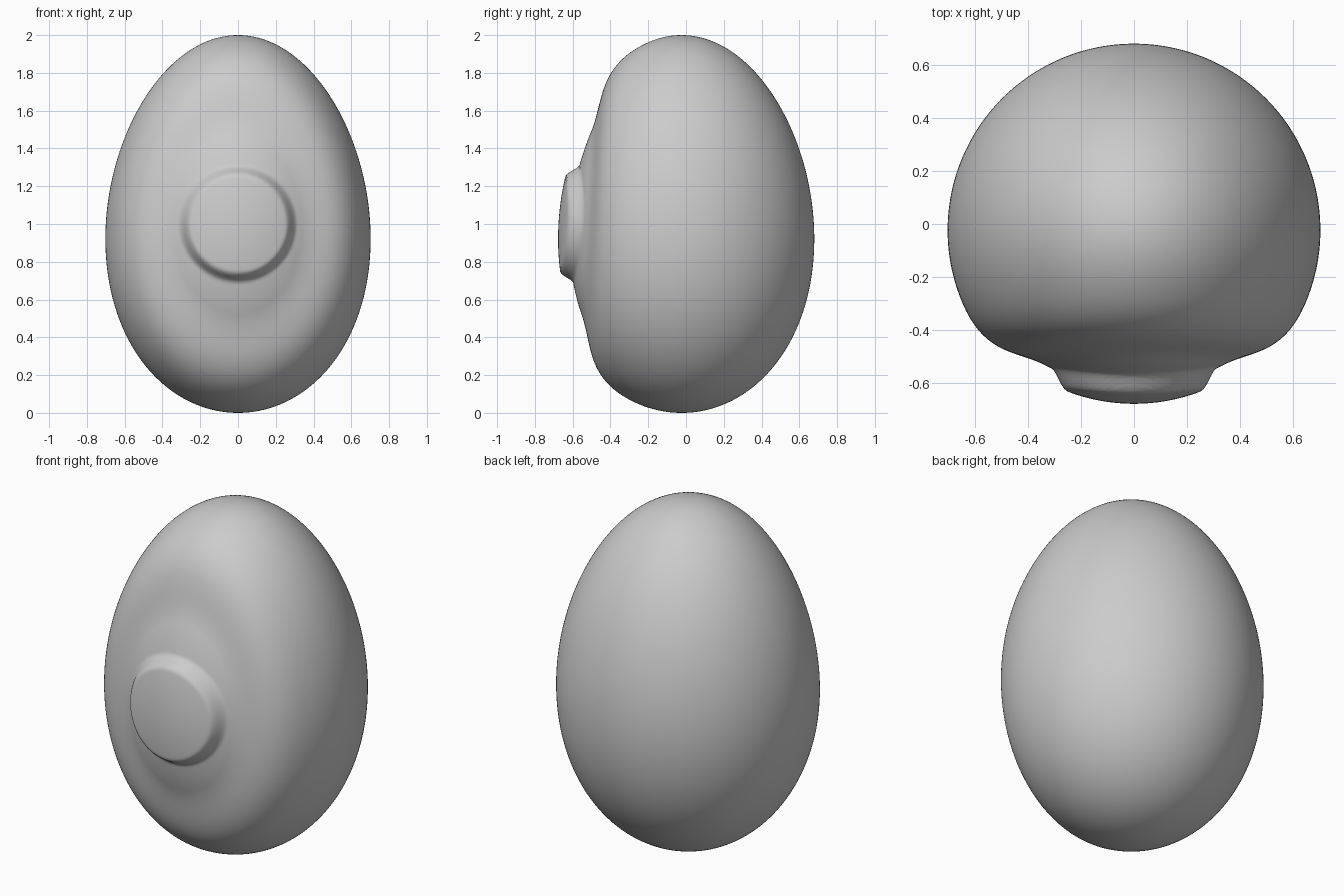
import bpy, bmesh, math
from mathutils import Matrix

if "Cube" in bpy.data.objects:
    bpy.data.objects.remove(bpy.data.objects["Cube"])


def smooth(edge0, edge1, v):
    u = max(0.0, min(1.0, (v - edge0) / (edge1 - edge0)))
    return u * u * (3 - 2 * u)


# Sphere with its pole on the front, so rings follow the face
bm = bmesh.new()
bmesh.ops.create_uvsphere(bm, u_segments=192, v_segments=220, radius=1,
                          matrix=Matrix.Rotation(math.pi / 2, 4, 'X'))

for v in bm.verts:
    sx, sy, sz = v.co
    # Egg body, a little wider at the bottom
    r = 0.70 * (1 - 0.08 * sz)
    x, y, z = r * sx, r * sy - 0.023, 1 + sz
    if sy < 0:
        # Soft recess over the front
        y += 0.108 * (1 - smooth(0.48, 0.92, math.hypot(sx, sz)))
        # Round raised button in the recess
        y -= 0.06 * (1 - smooth(0.255, 0.312, math.hypot(x, sz)))
    v.co = (x, y, z)

bmesh.ops.recalc_face_normals(bm, faces=bm.faces[:])
for f in bm.faces:
    f.smooth = True
mesh = bpy.data.meshes.new("egg_with_button")
bm.to_mesh(mesh)
bm.free()
egg = bpy.data.objects.new("egg_with_button", mesh)
bpy.context.collection.objects.link(egg)
